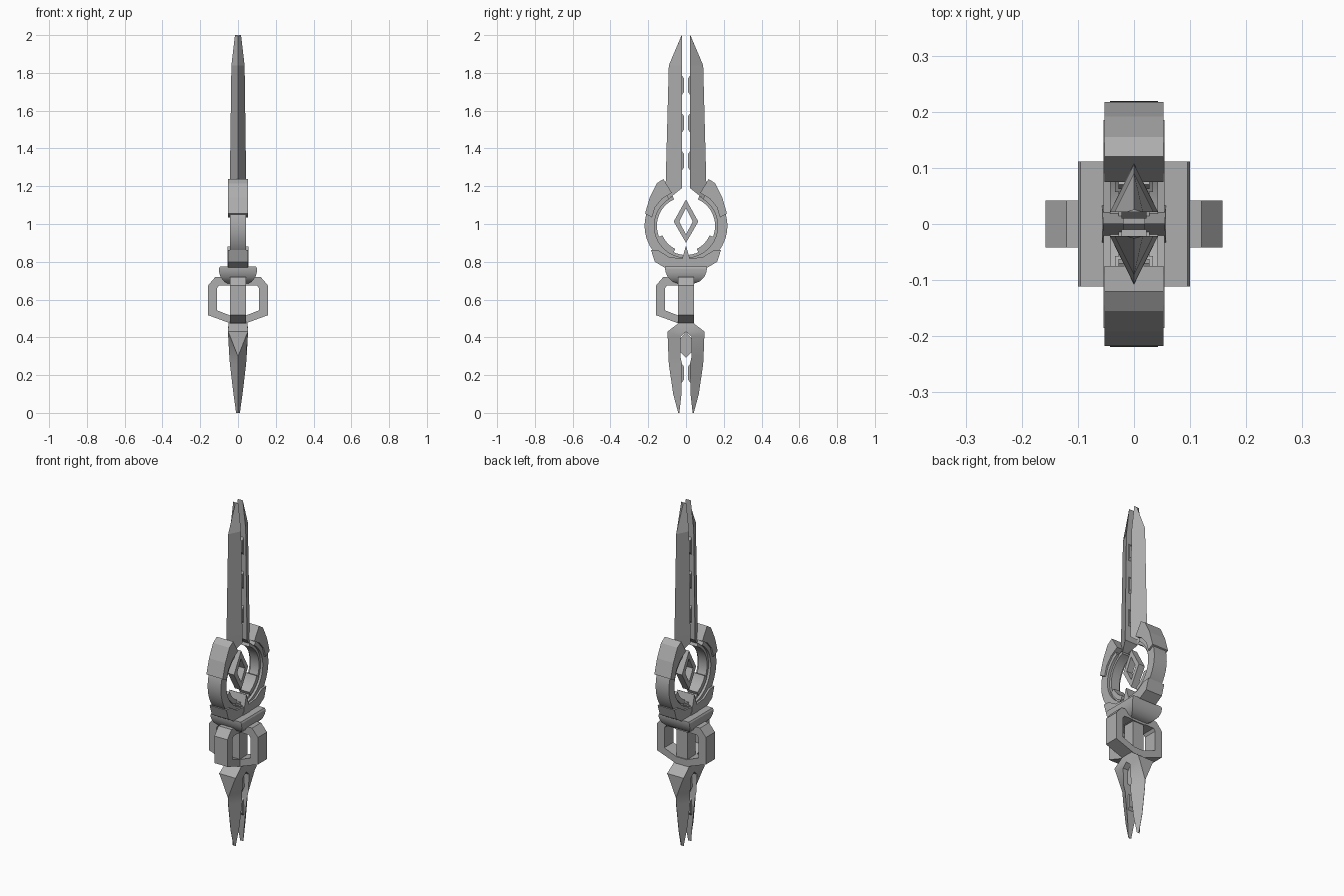
import bpy, bmesh
from math import sin, cos, radians

if "Cube" in bpy.data.objects:
    bpy.data.objects.remove(bpy.data.objects["Cube"])

# dark grey metal for every part
METAL = bpy.data.materials.new("dark_metal")
METAL.diffuse_color = (0.42, 0.42, 0.42, 1)
METAL.use_nodes = True
METAL.node_tree.nodes["Principled BSDF"].inputs["Base Color"].default_value = METAL.diffuse_color


def finish(name, bm, smooth=False):
    bmesh.ops.remove_doubles(bm, verts=bm.verts, dist=1e-5)
    bmesh.ops.recalc_face_normals(bm, faces=bm.faces)
    me = bpy.data.meshes.new(name)
    bm.to_mesh(me)
    bm.free()
    me.materials.append(METAL)
    ob = bpy.data.objects.new(name, me)
    bpy.context.collection.objects.link(ob)
    if smooth:
        bpy.ops.object.select_all(action='DESELECT')
        ob.select_set(True)
        bpy.context.view_layer.objects.active = ob
        bpy.ops.object.shade_smooth_by_angle(angle=radians(25))
    return ob


def loft(name, rings, smooth=False):
    """Skin a list of equal-length 3D loops and cap both ends."""
    bm = bmesh.new()
    vs = [[bm.verts.new(p) for p in r] for r in rings]
    n = len(vs[0])
    for a, b in zip(vs, vs[1:]):
        for i in range(n):
            j = (i + 1) % n
            bm.faces.new((a[i], a[j], b[j], b[i]))
    bm.faces.new(vs[0])
    bm.faces.new(vs[-1])
    return finish(name, bm, smooth)


def prism(name, pts, half):
    """Extrude a (y, z) outline across x."""
    return loft(name, [[(x, y, z) for y, z in pts] for x in (-half, half)])


def strip(name, outer, inner, half, closed=False, smooth=False, place=None):
    """Band between two (u, z) paths, thickened by half on both sides."""
    place = place or (lambda u, t, z: (t, u, z))
    rings = [[place(o[0], -half, o[1]), place(o[0], half, o[1]),
              place(i[0], half, i[1]), place(i[0], -half, i[1])]
             for o, i in zip(outer, inner)]
    if not closed:
        return loft(name, rings, smooth)
    bm = bmesh.new()
    vs = [[bm.verts.new(p) for p in r] for r in rings]
    for k in range(len(vs)):
        a, b = vs[k], vs[(k + 1) % len(vs)]
        for i in range(4):
            bm.faces.new((a[i], a[(i + 1) % 4], b[(i + 1) % 4], b[i]))
    return finish(name, bm, smooth)


CZ = 0.99


def arc(name, r0, r1, a0, a1, half, n):
    angs = [radians(a0 + (a1 - a0) * i / n) for i in range(n + 1)]
    path = lambda r: [(r * cos(a), CZ + r * sin(a)) for a in angs]
    return strip(name, path(r1), path(r0), half, smooth=True)


def box(name, hx, hy, z0, z1):
    return prism(name, [(-hy, z0), (hy, z0), (hy, z1), (-hy, z1)], hx)


for s, side in ((1, "back"), (-1, "front")):
    # upper blade half: wedge section with a sharp outer edge
    rings = []
    for outer, h, zi, zo in ((0.109, 0.043, 1.19, 1.12), (0.107, 0.043, 1.24, 1.24),
                             (0.091, 0.035, 1.84, 1.84), (0.026, 0.016, 2.0, 1.993)):
        rings.append([(-h, s * .021, zi), (0, s * outer, zo), (h, s * .021, zi)])
    loft("upper_blade_" + side, rings)
    # teeth on the inner edges
    for i, z in enumerate((1.735, 1.535, 1.335)):
        prism(f"upper_tooth_{side}_{i}", [(s * .025, z - .055), (s * .01, z - .035),
              (s * .01, z + .035), (s * .025, z + .055)], 0.022)
    prism("lower_tooth_" + side, [(s * .03, .15), (s * .011, .175),
          (s * .011, .245), (s * .03, .27)], 0.022)

    # lower blade half
    rings = []
    for z, yi, yo, h, wo in ((.475, 0, .04, .05, .049), (.43, 0, .098, .054, .0535),
                             (.405, .028, .097, .052, .042), (.30, .03, .093, .046, .0008),
                             (.26, .021, .091, .043, .0008), (.10, .024, .068, .024, .0008),
                             (0, .035, .041, .010, .0008)):
        rings.append([(-h, s * yi, z), (-wo, s * yo, z), (wo, s * yo, z), (h, s * yi, z)])
    loft("lower_blade_" + side, rings, smooth=True)

    # ring shoulder holding the blade, and ring foot
    prism("ring_shoulder_" + side, [(s * y, z) for y, z in (
        (.12, 1.238), (.155, 1.215), (.192, 1.14), (.217, 1.055), (.18, 1.035),
        (.163, 1.09), (.125, 1.135), (.075, 1.165))], 0.053)
    prism("ring_foot_" + side, [(s * y, z) for y, z in (
        (.145, .86), (.185, .862), (.165, .80), (.115, .77), (0, .768),
        (0, .815), (.09, .825))], 0.054)
    # inner ring pad
    a = (-65, -22) if s > 0 else (202, 245)
    arc("ring_pad_" + side, .134, .16, a[0], a[1], .034, 8)

# main ring and its thinner inner rim, open at the top
arc("ring", .168, .219, -238, 58, .043, 44)
arc("ring_rim", .154, .172, -246, 66, .028, 44)

# floating diamond
strip("diamond", [(0, 1.13), (.065, 1.013), (0, .90), (-.065, 1.013)],
      [(0, 1.085), (.036, 1.013), (0, .945), (-.036, 1.013)], .02, closed=True)

# spike standing in the ring
loft("ring_spike", [[(-h, -w, z), (h, -w, z), (h, w, z), (-h, w, z)]
                    for h, w, z in ((.057, .034, .77), (.055, .001, .882))])

# cross guard, rounded underneath
loft("cross_guard", [[(-a, -b, z), (a, -b, z), (a, b, z), (-a, b, z)]
                     for a, b, z in ((.055, .045, .685), (.075, .075, .697),
                                     (.092, .096, .718), (.1, .108, .745),
                                     (.1, .111, .765), (.095, .111, .774))], smooth=True)

# grip with collars
box("grip", .036, .036, .47, .70)
box("grip_collar_top", .042, .042, .672, .72)
box("grip_collar_bottom", .042, .042, .47, .512)

# three hand guards around the grip
out = [(.035, .72), (.12, .72), (.158, .675), (.158, .517), (.035, .472)]
inn = [(.035, .675), (.10, .675), (.111, .66), (.111, .543), (.035, .513)]
for name, place in (("right", lambda u, t, z: (u, t, z)),
                    ("left", lambda u, t, z: (-u, t, z)),
                    ("front", lambda u, t, z: (t, -u, z))):
    strip("hand_guard_" + name, out, inn, .042, place=place)

# plate filling the top of the lower slot
prism("slot_plate", [(-.032, .39), (-.032, .325), (0, .292), (.032, .325),
                     (.032, .39), (0, .43)], .02)
